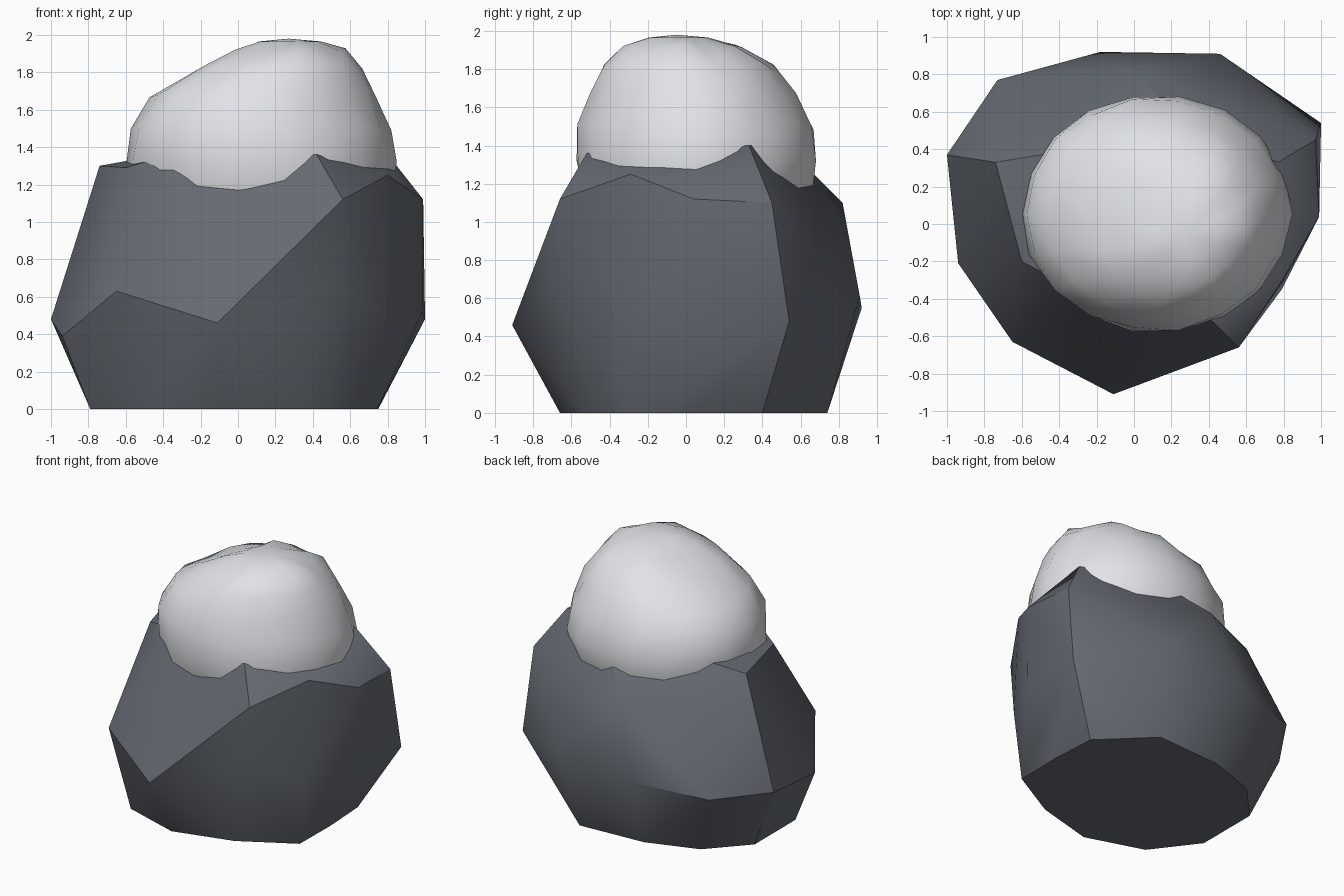
import bpy, bmesh, math, random

if "Cube" in bpy.data.objects:
    bpy.data.objects.remove(bpy.data.objects["Cube"])

random.seed(4)


def material(name, rgb):
    m = bpy.data.materials.new(name)
    m.diffuse_color = (*rgb, 1)
    m.use_nodes = True
    m.node_tree.nodes["Principled BSDF"].inputs["Base Color"].default_value = m.diffuse_color
    return m


def finish(name, bm, mat, angle):
    bmesh.ops.recalc_face_normals(bm, faces=bm.faces[:])
    mesh = bpy.data.meshes.new(name)
    bm.to_mesh(mesh)
    bm.free()
    mesh.materials.append(mat)
    ob = bpy.data.objects.new(name, mesh)
    bpy.context.collection.objects.link(ob)
    bpy.ops.object.select_all(action='DESELECT')
    ob.select_set(True)
    bpy.context.view_layer.objects.active = ob
    bpy.ops.object.shade_smooth_by_angle(angle=math.radians(angle))
    return ob


stone = material("dark stone grey", (0.13, 0.145, 0.17))
white = material("snow white", (0.78, 0.80, 0.83))

# boulder: convex hull round a flat base, a wide waist and a narrower crown
base = [(.745, -.32), (.75, .04), (.73, .40), (.38, .74), (-.14, .71), (-.53, .58),
        (-.79, .30), (-.79, -.19), (-.54, -.52), (-.10, -.66), (.35, -.54)]
waist = [(-1, .37, .48), (-.94, -.21, .39), (-.65, -.63, .63), (-.11, -.91, .46),
         (.47, -.69, .64), (.79, -.35, .52), (.985, .03, .52), (1, .54, .48),
         (.46, .91, .61), (-.18, .92, .55), (-.73, .77, .50)]
crown = [(-.74, .33, 1.30), (-.60, -.20, 1.29), (-.30, -.36, 1.38), (.42, -.52, 1.36),
         (.56, -.66, 1.12), (.80, -.29, 1.25), (.99, .04, 1.12), (.97, .45, 1.10),
         (.77, .33, 1.40), (.30, .50, 1.42), (0, .82, 1.10), (-.60, .50, 1.16)]
bm = bmesh.new()
for p in [(x, y, 0) for x, y in base] + waist + crown:
    bm.verts.new(p)
hull = bmesh.ops.convex_hull(bm, input=bm.verts[:])
loose = [v for v in bm.verts if not v.link_faces]
bmesh.ops.delete(bm, geom=loose, context='VERTS')
bmesh.ops.dissolve_limit(bm, angle_limit=math.radians(1), verts=bm.verts[:], edges=bm.edges[:])
finish("boulder", bm, stone, 30)

# snow cap: stacked uneven rings (z, x min, x max, y min, y max) closed by a top point
levels = [(1.00, -.52, .76, -.50, .60), (1.18, -.57, .82, -.56, .67),
          (1.32, -.60, .84, -.58, .69), (1.50, -.58, .81, -.57, .67),
          (1.68, -.47, .74, -.50, .58), (1.82, -.21, .66, -.43, .46),
          (1.91, -.03, .57, -.33, .30), (1.965, .11, .44, -.20, .12)]
N = 18
bm = bmesh.new()
rings = []
for i, (z, x0, x1, y0, y1) in enumerate(levels):
    ring = []
    for k in range(N):
        a = 2 * math.pi * k / N
        wob = 1 + random.uniform(-.015, .015)
        dz = random.uniform(-.02, .02) if 2 < i < 7 else 0
        ring.append(bm.verts.new(((x0 + x1) / 2 + (x1 - x0) / 2 * math.cos(a) * wob,
                                  (y0 + y1) / 2 + (y1 - y0) / 2 * math.sin(a) * wob, z + dz)))
    rings.append(ring)
for lo, hi in zip(rings, rings[1:]):
    for k in range(N):
        j = (k + 1) % N
        bm.faces.new((lo[k], lo[j], hi[j], hi[k]))
tip = bm.verts.new((.27, -.05, 1.98))
for k in range(N):
    bm.faces.new((rings[-1][k], rings[-1][(k + 1) % N], tip))
bm.faces.new(rings[0][::-1])
finish("snow_cap", bm, white, 35)
